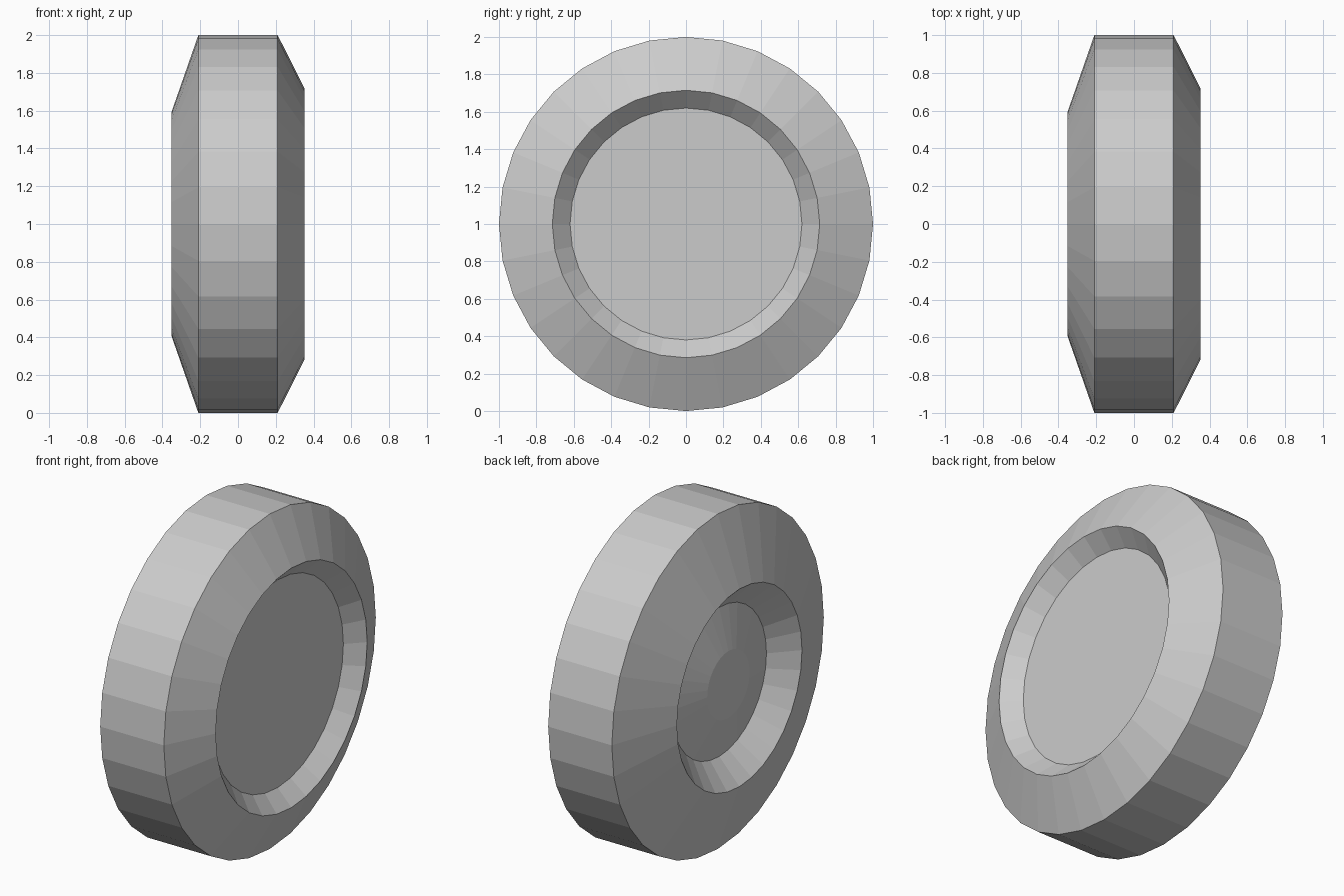
import bpy, bmesh, math

if "Cube" in bpy.data.objects:
    bpy.data.objects.remove(bpy.data.objects["Cube"])

SIDES = 32
# (x, radius) profile from the domed hub side to the flat hub side
PROFILE = [
    (-0.28, 0.20),   # raised centre of the domed hub
    (-0.22, 0.445),  # hub recess floor
    (-0.353, 0.59),  # left lip
    (-0.21, 1.0),    # tread, left edge
    (0.21, 1.0),     # tread, right edge
    (0.353, 0.715),  # right lip
    (0.262, 0.62),   # flat hub recess
]

grey = bpy.data.materials.new("light grey")
grey.diffuse_color = (0.6, 0.6, 0.6, 1)
grey.use_nodes = True
grey.node_tree.nodes["Principled BSDF"].inputs["Base Color"].default_value = grey.diffuse_color

# Lathe the profile around the x axis
bm = bmesh.new()
rings = []
for x, r in PROFILE:
    rings.append([bm.verts.new((x,
                                r * math.sin(2 * math.pi * i / SIDES),
                                1 + r * math.cos(2 * math.pi * i / SIDES)))
                  for i in range(SIDES)])
for a, b in zip(rings, rings[1:]):
    for i in range(SIDES):
        j = (i + 1) % SIDES
        bm.faces.new((a[i], a[j], b[j], b[i]))

# Close both hubs
bm.faces.new(rings[0])
bm.faces.new(rings[-1])
bmesh.ops.recalc_face_normals(bm, faces=bm.faces[:])

mesh = bpy.data.meshes.new("wheel")
bm.to_mesh(mesh)
bm.free()
mesh.materials.append(grey)
wheel = bpy.data.objects.new("wheel", mesh)
bpy.context.collection.objects.link(wheel)
